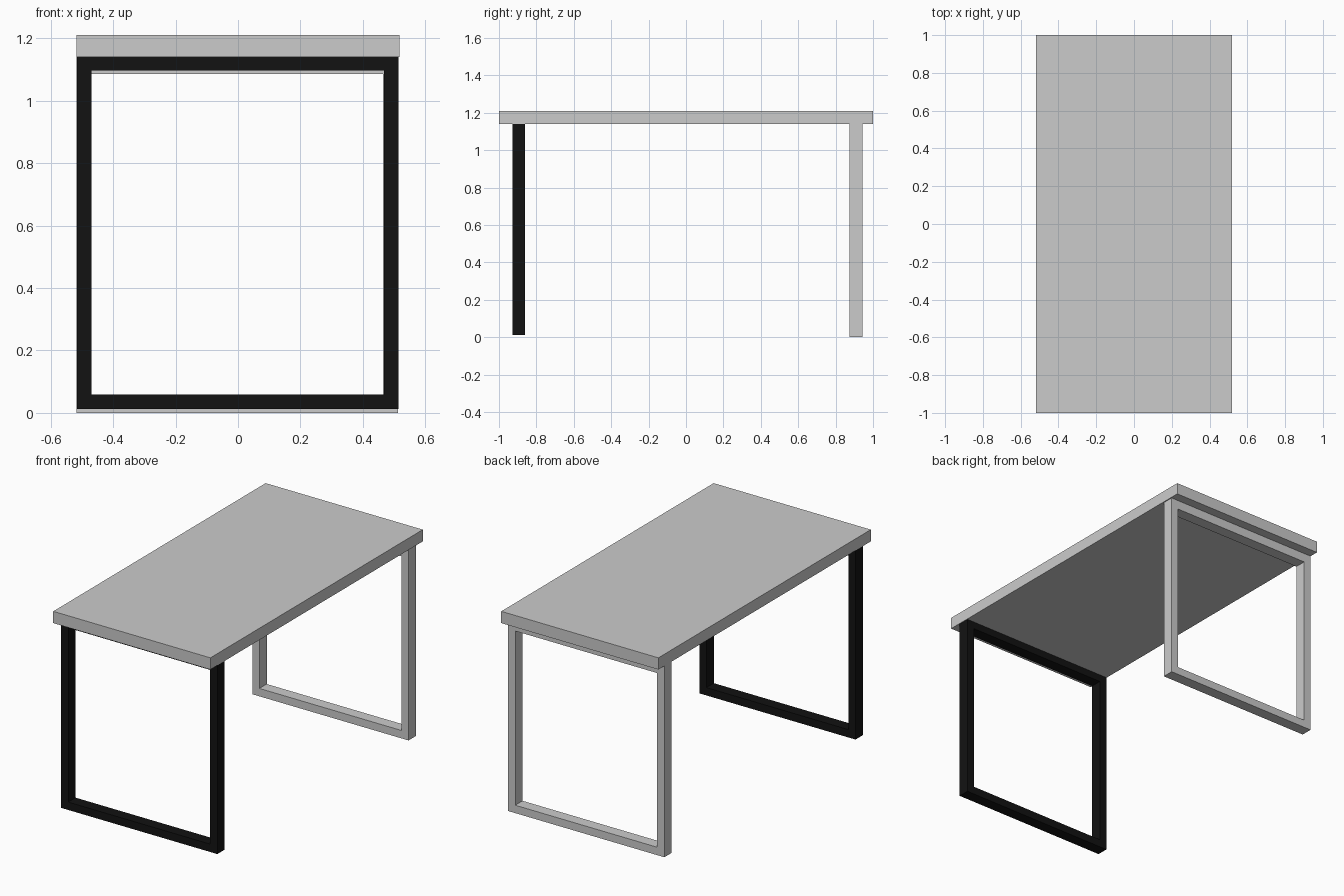
import bpy, bmesh

if "Cube" in bpy.data.objects:
    bpy.data.objects.remove(bpy.data.objects["Cube"])


def make_object(name, bm, material=None):
    bmesh.ops.recalc_face_normals(bm, faces=bm.faces[:])
    mesh = bpy.data.meshes.new(name)
    bm.to_mesh(mesh)
    bm.free()
    obj = bpy.data.objects.new(name, mesh)
    bpy.context.collection.objects.link(obj)
    if material:
        mesh.materials.append(material)
    return obj


def slab(name, size, centre):
    bm = bmesh.new()
    bmesh.ops.create_cube(bm, size=1)
    for v in bm.verts:
        v.co = [c * s + o for c, s, o in zip(v.co, size, centre)]
    return make_object(name, bm)


def leg_frame(name, x, y, z, material=None):
    """Rectangular ring in the xz plane, extruded along y."""
    half_w, height, bar, depth = 0.515, 1.132, 0.047, 0.069

    def rectangle(inset):
        w, lo, hi = half_w - inset, z + inset, z + height - inset
        return [bm.verts.new((x + sx * w, y - depth / 2, h))
                for sx, h in ((-1, lo), (1, lo), (1, hi), (-1, hi))]

    bm = bmesh.new()
    outer, inner = rectangle(0), rectangle(bar)
    for i in range(4):
        j = (i + 1) % 4
        bm.faces.new((outer[i], outer[j], inner[j], inner[i]))
    ring = bmesh.ops.extrude_face_region(bm, geom=bm.faces[:], use_keep_orig=True)
    moved = [g for g in ring["geom"] if isinstance(g, bmesh.types.BMVert)]
    bmesh.ops.translate(bm, verts=moved, vec=(0, depth, 0))
    return make_object(name, bm, material)


black = bpy.data.materials.new("black_metal")
black.diffuse_color = (0.006, 0.006, 0.006, 1)
black.use_nodes = True
black.node_tree.nodes["Principled BSDF"].inputs["Base Color"].default_value = black.diffuse_color

# Tabletop
slab("tabletop", (1.036, 2.0, 0.07), (0, 0, 1.175))

# Leg frames: black at the front, grey at the back
leg_frame("front_leg_frame", -0.001, -0.894, 0.012, black)
leg_frame("back_leg_frame", -0.003, 0.909, 0.0)

# Thin spacer closing the seam between the lower back frame and the tabletop
slab("back_frame_spacer", (1.03, 0.069, 0.009), (-0.003, 0.909, 1.1365))
